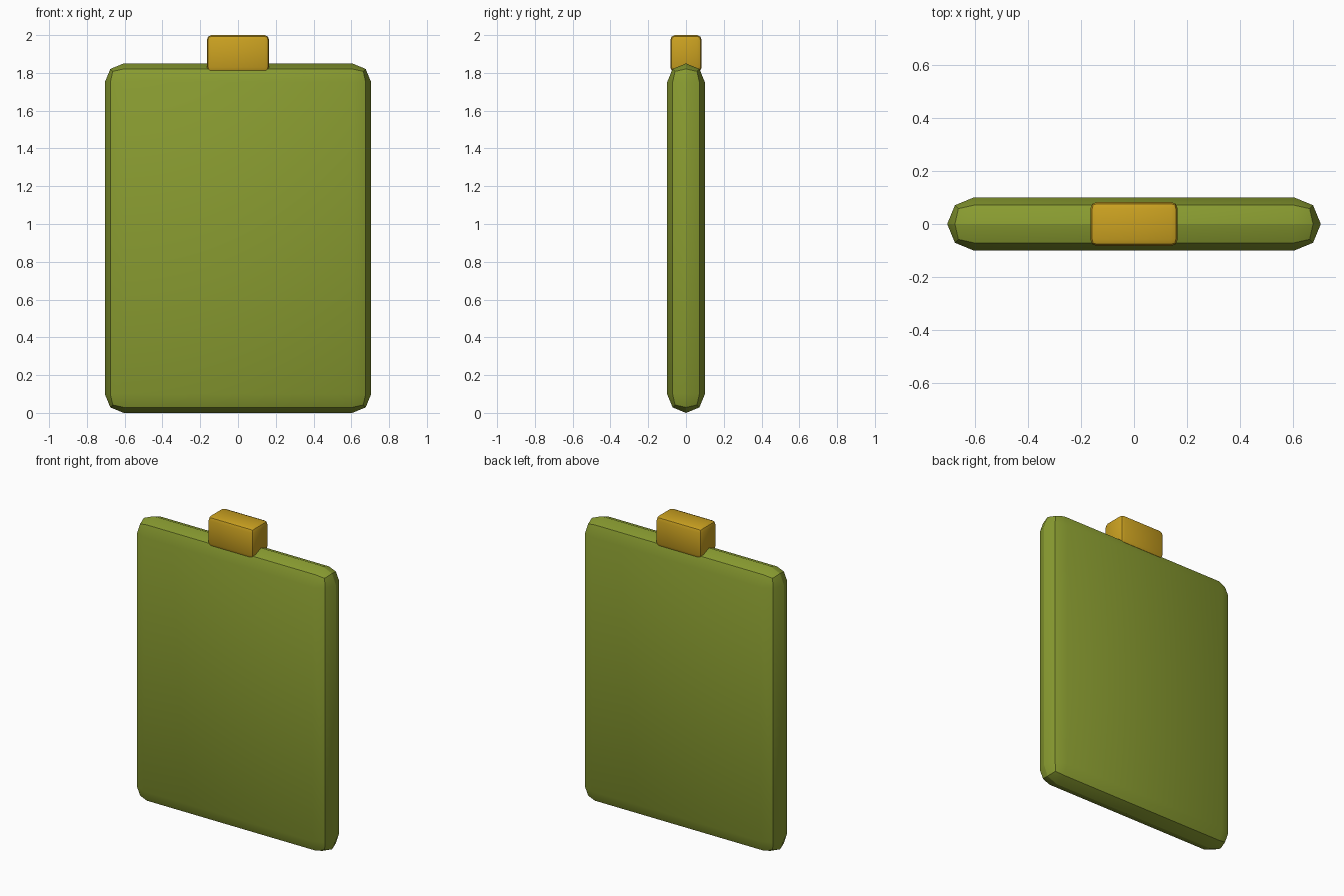
import bpy
from math import radians

if "Cube" in bpy.data.objects:
    bpy.data.objects.remove(bpy.data.objects["Cube"])


def rounded_box(name, size, z_bottom, bevel, color):
    """Box with two-segment bevelled edges, standing at z_bottom."""
    bpy.ops.mesh.primitive_cube_add(size=1, location=(0, 0, z_bottom + size[2] / 2))
    ob = bpy.context.object
    ob.name = name
    ob.scale = size
    bpy.ops.object.transform_apply(location=False, rotation=False, scale=True)
    mod = ob.modifiers.new("Bevel", 'BEVEL')
    mod.width = bevel
    mod.segments = 2
    mod.limit_method = 'ANGLE'
    bpy.ops.object.modifier_apply(modifier=mod.name)
    bpy.ops.object.shade_smooth_by_angle(angle=radians(30))
    mat = bpy.data.materials.new(name + "_colour")
    mat.diffuse_color = color
    mat.use_nodes = True
    mat.node_tree.nodes["Principled BSDF"].inputs["Base Color"].default_value = mat.diffuse_color
    ob.data.materials.append(mat)
    return ob


# Flat green body
rounded_box("flask_body", (1.41, 0.2, 1.85), 0.0, 0.0995, (0.25, 0.33, 0.03, 1))
# Golden stopper sunk slightly into the top edge
rounded_box("flask_stopper", (0.33, 0.166, 0.195), 1.805, 0.025, (0.60, 0.36, 0.015, 1))
